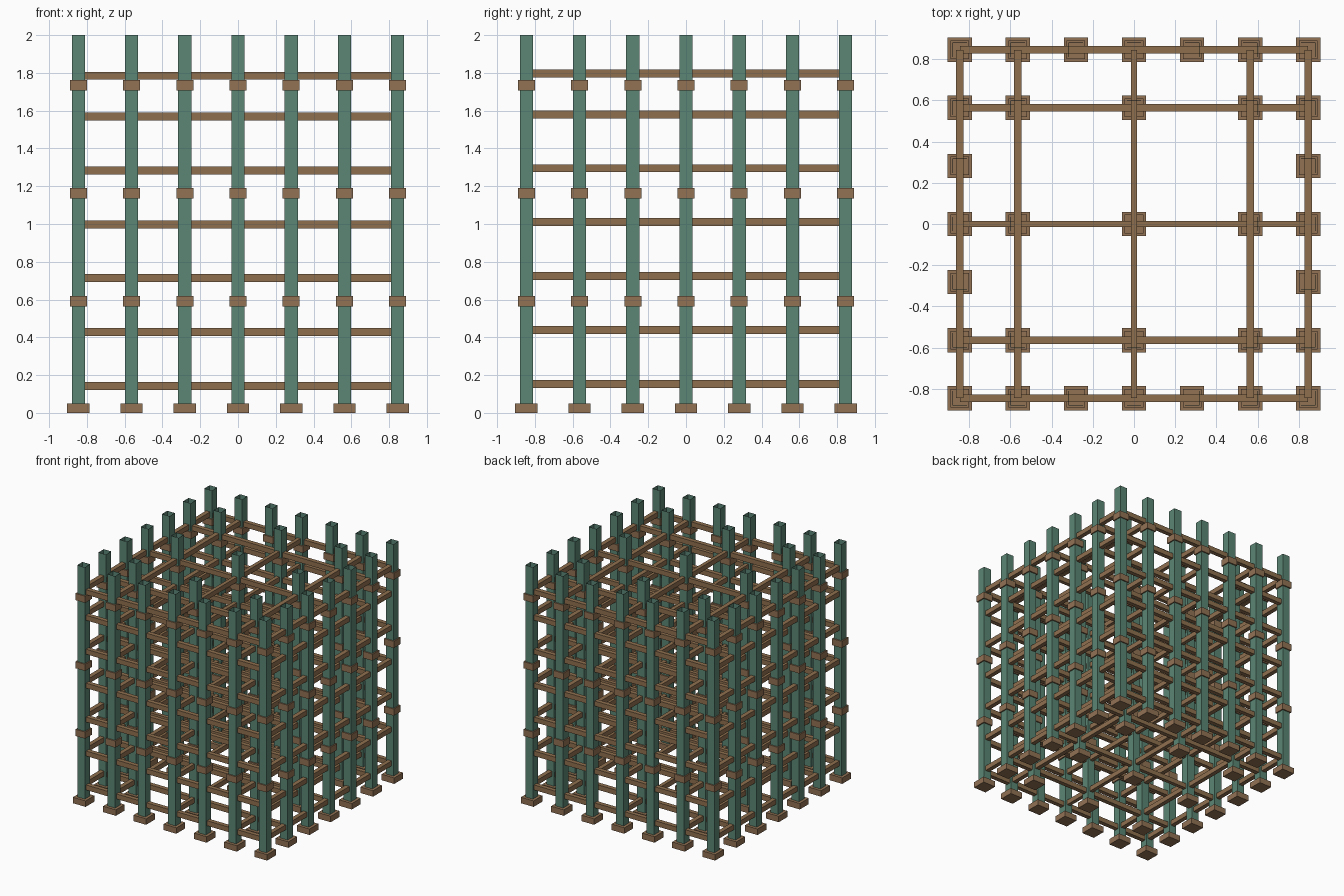
import bpy, bmesh
from mathutils import Matrix, Vector

if "Cube" in bpy.data.objects:
    bpy.data.objects.remove(bpy.data.objects["Cube"])


def material(name, rgb):
    m = bpy.data.materials.new(name)
    lin = [((c / 255 + 0.055) / 1.055) ** 2.4 for c in rgb]
    m.diffuse_color = (*lin, 1)
    m.use_nodes = True
    m.node_tree.nodes["Principled BSDF"].inputs["Base Color"].default_value = m.diffuse_color
    return m


GREEN = material("weathered green", (91, 134, 117))
BROWN = material("timber brown", (146, 114, 84))
BEAM = material("beam brown", (143, 112, 79))


def add_box(bm, center, size):
    mat = Matrix.Translation(Vector(center)) @ Matrix.Diagonal((*size, 1))
    return bmesh.ops.create_cube(bm, size=1, matrix=mat)["verts"]


def finish(bm, name, mat):
    me = bpy.data.meshes.new(name)
    bm.to_mesh(me)
    bm.free()
    me.materials.append(mat)
    ob = bpy.data.objects.new(name, me)
    bpy.context.collection.objects.link(ob)
    return ob


# Layout: full ring of posts, plus an inner 3 x 3 group
S = 0.2817
E = 3 * S
grid = range(-3, 4)
posts = [(i * S, j * S) for i in grid for j in grid
         if max(abs(i), abs(j)) == 3 or (i in (-2, 0, 2) and j in (-2, 0, 2))]

# drop nothing on the ring; every post gets a foot, hollow shaft and collars
shafts, feet, collars = bmesh.new(), bmesh.new(), bmesh.new()
for x, y in posts:
    add_box(feet, (x, y, 0.025), (0.118, 0.118, 0.05))
    for z in (0.592, 1.162, 1.735):
        add_box(collars, (x, y, z), (0.09, 0.09, 0.056))
    # hollow shaft: inset the top face and sink it
    vs = add_box(shafts, (x, y, 1.025), (0.07, 0.07, 1.95))
    top = next(f for f in vs[0].link_faces[:] + [f for v in vs for f in v.link_faces]
               if f.normal.z > 0.9 or all(v.co.z > 1.9 for v in f.verts))
    bmesh.ops.inset_region(shafts, faces=[top], thickness=0.01)
    for v in top.verts:
        v.co.z = 0.06
finish(shafts, "hollow_posts", GREEN)
finish(feet, "post_feet", BROWN)
finish(collars, "post_collars", BROWN)

# Horizontal beams on seven levels, y beams slightly above x beams
levels = [0.142 + 0.2855 * k for k in range(6)] + [1.785]
beams_x, beams_y = bmesh.new(), bmesh.new()
for z in levels:
    for i in (-3, -2, 0, 2, 3):
        w = 0.031 if i == 0 else 0.037
        add_box(beams_x, (0, i * S, z), (2 * E, w, 0.042))
        add_box(beams_y, (i * S, 0, z + 0.011), (w, 2 * E, 0.042))
finish(beams_x, "cross_beams", BEAM)
finish(beams_y, "side_beams", BEAM)
